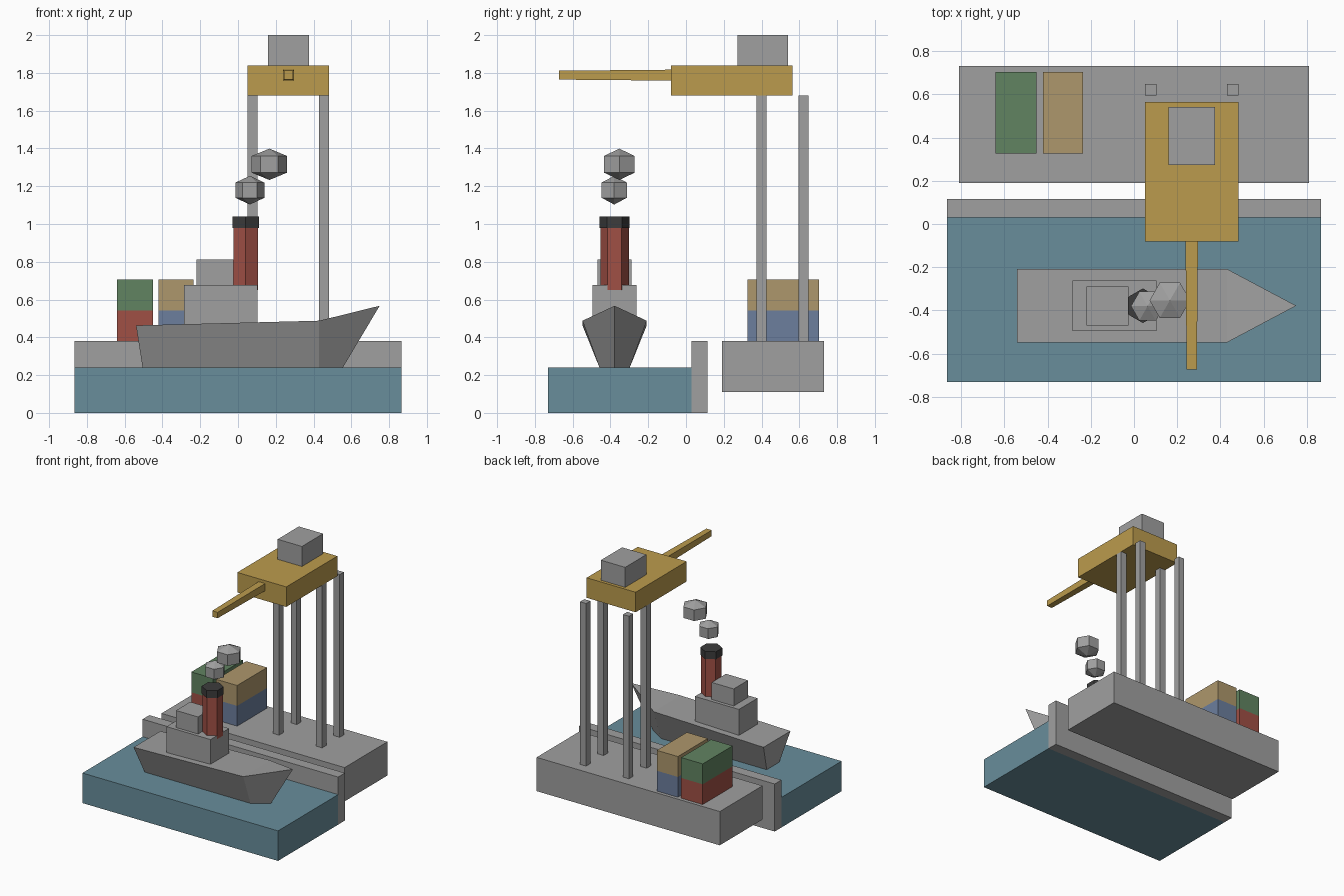
import bpy, bmesh, math

if "Cube" in bpy.data.objects:
    bpy.data.objects.remove(bpy.data.objects["Cube"])

def mat(name, rgb):
    m = bpy.data.materials.new(name)
    m.diffuse_color = (*rgb, 1)
    m.use_nodes = True
    m.node_tree.nodes["Principled BSDF"].inputs["Base Color"].default_value = m.diffuse_color
    return m

GREY = mat("concrete grey", (0.35, 0.35, 0.35))
WATER = mat("harbour teal", (0.14, 0.27, 0.33))
YELLOW = mat("crane yellow", (0.50, 0.33, 0.075))
GREEN = mat("container green", (0.12, 0.23, 0.12))
TAN = mat("container tan", (0.42, 0.31, 0.15))
BLUE = mat("container blue", (0.15, 0.21, 0.34))
RED = mat("rust red", (0.35, 0.08, 0.06))
DARK = mat("soot black", (0.045, 0.045, 0.045))

def finish(bm, name, material):
    bmesh.ops.recalc_face_normals(bm, faces=bm.faces)
    me = bpy.data.meshes.new(name)
    bm.to_mesh(me)
    bm.free()
    me.materials.append(material)
    ob = bpy.data.objects.new(name, me)
    bpy.context.collection.objects.link(ob)
    return ob

def loft(name, rings, material):
    """Skin a stack of equal-length point rings and close both ends.
    A one-point ring becomes an apex."""
    bm = bmesh.new()
    vs = [[bm.verts.new(p) for p in r] for r in rings]
    n = max(len(r) for r in vs)
    for a, b in zip(vs, vs[1:]):
        for i in range(n):
            j = (i + 1) % n
            if len(a) == 1:
                bm.faces.new((a[0], b[j], b[i]))
            elif len(b) == 1:
                bm.faces.new((a[i], a[j], b[0]))
            else:
                bm.faces.new((a[i], a[j], b[j], b[i]))
    for end in (vs[0], vs[-1]):
        if len(end) > 2:
            bm.faces.new(end)
    return finish(bm, name, material)

def box(name, x, y, z, material):
    rings = [[(x[0], y[0], h), (x[1], y[0], h), (x[1], y[1], h), (x[0], y[1], h)] for h in z]
    return loft(name, rings, material)

def hexagon(cx, cy, z, r, turn=0.0):
    return [(cx + r * math.cos(turn + i * math.pi / 3),
             cy + r * math.sin(turn + i * math.pi / 3), z) for i in range(6)]

# Harbour base
box("water", (-0.865, 0.865), (-0.73, 0.03), (0, 0.24), WATER)
box("quay_wall", (-0.865, 0.865), (0.03, 0.115), (0, 0.38), GREY)
box("pier", (-0.81, 0.81), (0.19, 0.73), (0.11, 0.38), GREY)

# Stacked containers
for x, low, high, tag in (((-0.64, -0.45), RED, GREEN, "left"),
                          ((-0.42, -0.235), BLUE, TAN, "right")):
    box(f"lower_container_{tag}", x, (0.325, 0.703), (0.38, 0.542), low)
    box(f"upper_container_{tag}", x, (0.325, 0.703), (0.542, 0.705), high)

# Crane
for i, x in enumerate((0.05, 0.43)):
    for j, y in enumerate((0.373, 0.595)):
        box(f"crane_leg_{i}{j}", (x, x + 0.053), (y, y + 0.053), (0.38, 1.68), GREY)
box("crane_platform", (0.05, 0.483), (-0.08, 0.565), (1.68, 1.84), YELLOW)
box("crane_cab", (0.16, 0.375), (0.272, 0.54), (1.84, 2.0), GREY)
loft("crane_boom", [[(0.267 + a * h, y, 1.788 + b * h)
                     for a, b in ((-1, -1), (1, -1), (1, 1), (-1, 1))]
                    for y, h in ((-0.673, 0.0235), (-0.07, 0.029))], YELLOW)

# Ship hull: keel outline up to the flared deck outline
CY = -0.378
def outline(stern, shoulder, bow, half):
    return [(stern[0], CY - half, stern[1]), (shoulder[0], CY - half, shoulder[1]),
            (bow[0], CY, bow[1]),
            (shoulder[0], CY + half, shoulder[1]), (stern[0], CY + half, stern[1])]

hull = loft("ship_hull", [outline((-0.505, 0.24), (0.43, 0.24), (0.555, 0.24), 0.08),
                          outline((-0.54, 0.463), (0.43, 0.488), (0.75, 0.567), 0.17)], GREY)
bm = bmesh.new()
bm.from_mesh(hull.data)
# split the deck at the shoulder so the bow rises as its own facet
deck = [v for v in bm.verts if abs(v.co.z - 0.488) < 0.001]
bmesh.ops.connect_verts(bm, verts=deck)
bm.to_mesh(hull.data)
bm.free()

# Ship superstructure
box("deckhouse", (-0.285, 0.104), (-0.496, -0.262), (0.45, 0.677), GREY)
box("bridge", (-0.22, -0.025), (-0.469, -0.289), (0.677, 0.813), GREY)

# Funnel
T = math.pi / 6
loft("funnel", [hexagon(0.041, CY, z, 0.075, T) for z in (0.65, 0.98)], RED)
loft("funnel_cap", [hexagon(0.041, CY, z, 0.08, T) for z in (0.98, 1.04)], DARK)

# Smoke puffs
for name, cx, cy, cz, r in (("small_smoke_puff", 0.063, -0.38, 1.179, 0.077),
                            ("large_smoke_puff", 0.166, -0.353, 1.316, 0.094)):
    h = 0.076 if r < 0.08 else 0.083
    loft(name, [[(cx, cy, cz - h)], hexagon(cx, cy, cz - h * 0.53, r),
                hexagon(cx, cy, cz + h * 0.53, r), [(cx, cy, cz + h)]], GREY)
